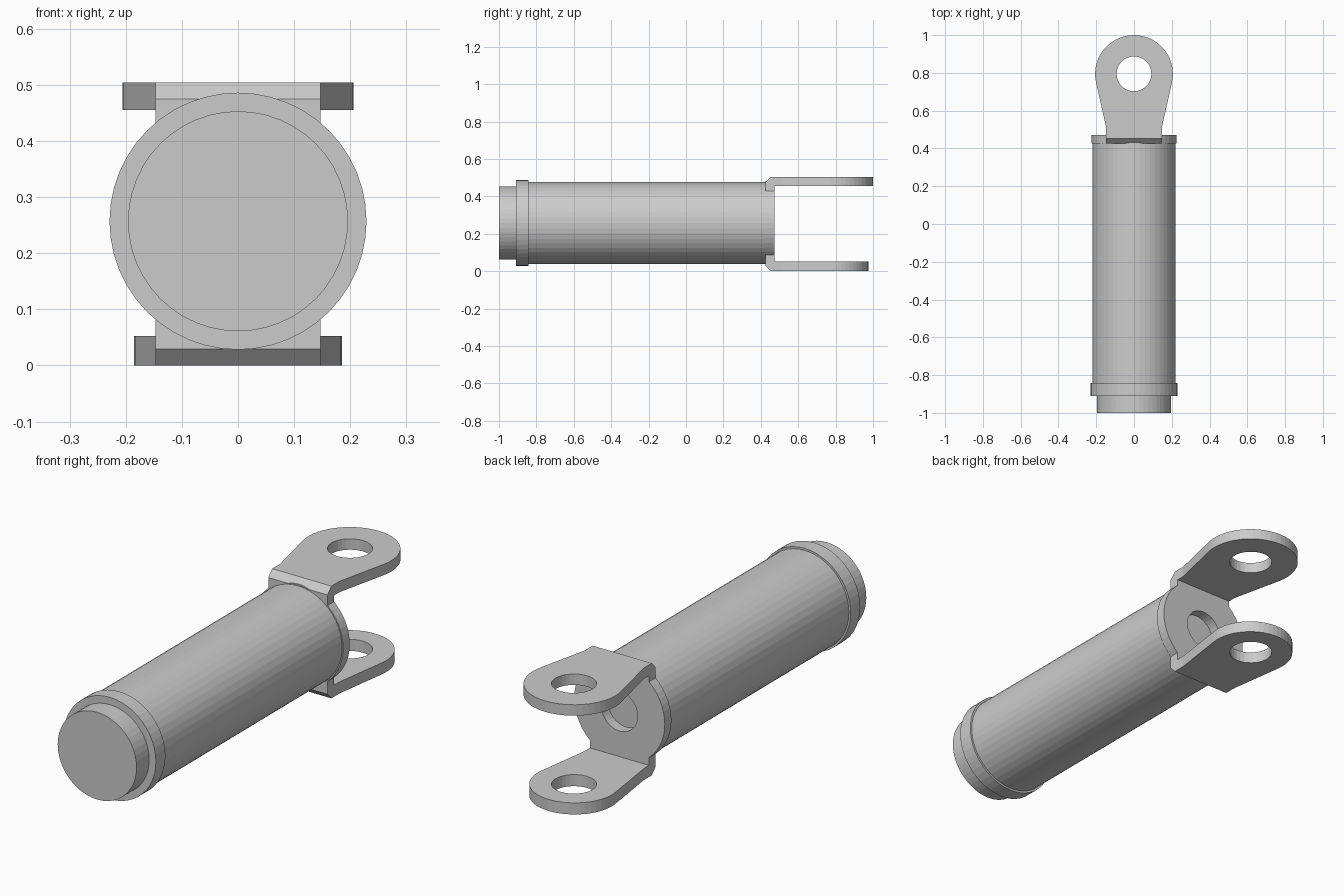
import bpy, bmesh, math
from mathutils import Matrix, Vector

if "Cube" in bpy.data.objects:
    bpy.data.objects.remove(bpy.data.objects["Cube"])

AXIS_Z = 0.257          # height of the cylinder axis
HALF_W = 0.147          # half width of the bracket strap
Y0, Y1 = 0.425, 0.472   # bracket end plate thickness range
LAY = Matrix.Rotation(math.pi / 2, 4, 'X')   # local z -> -y


def arc(cx, cy, r, a0, a1, n):
    return [(cx + r * math.cos(a0 + (a1 - a0) * i / n),
             cy + r * math.sin(a0 + (a1 - a0) * i / n)) for i in range(n + 1)]


def finish(bm, name, matrix):
    bmesh.ops.transform(bm, matrix=matrix, verts=bm.verts)
    bmesh.ops.recalc_face_normals(bm, faces=bm.faces)
    me = bpy.data.meshes.new(name)
    bm.to_mesh(me)
    bm.free()
    ob = bpy.data.objects.new(name, me)
    bpy.context.collection.objects.link(ob)
    return ob


def plate(loops, thick):
    """Flat outline with holes, extruded from z = 0 to thick."""
    bm = bmesh.new()
    for pts in loops:
        vs = [bm.verts.new((x, y, 0)) for x, y in pts]
        for a, b in zip(vs, vs[1:] + vs[:1]):
            bm.edges.new((a, b))
    bmesh.ops.triangle_fill(bm, use_beauty=True, edges=bm.edges[:])
    ext = bmesh.ops.extrude_face_region(bm, geom=bm.faces[:], use_keep_orig=True)
    moved = [g for g in ext['geom'] if isinstance(g, bmesh.types.BMVert)]
    bmesh.ops.translate(bm, vec=(0, 0, thick), verts=moved)
    return bm


def drum(name, r, y0, y1):
    bm = bmesh.new()
    bmesh.ops.create_cone(bm, cap_ends=True, segments=48, radius1=r, radius2=r, depth=y1 - y0)
    return finish(bm, name, Matrix.Translation((0, (y0 + y1) / 2, AXIS_Z)) @ LAY)


def lug(name, cy, r, thick, matrix):
    """Eye-shaped arm with a pin hole and a bevelled root (outer face at +z)."""
    root = Vector((HALF_W, 0.51))
    d = Vector((0, cy)) - root
    # tangent point from the root corner to the round end
    a = math.atan2(-d.y, -d.x) + math.acos(r / d.length)
    outline = [(-HALF_W, 0.51), (-HALF_W, Y0), (HALF_W, Y0), (HALF_W, 0.51)]
    outline += arc(0, cy, r, a, math.pi - a, 28)
    hole = arc(0, 0.795, 0.092, 0, 2 * math.pi, 32)[:-1]
    bm = plate([outline, hole], thick)
    cut = bmesh.ops.bisect_plane(bm, geom=bm.verts[:] + bm.edges[:] + bm.faces[:],
                                 plane_co=(0, Y0, thick - 0.029),
                                 plane_no=(0, -0.029, 0.028), clear_outer=True)
    edges = [g for g in cut['geom_cut'] if isinstance(g, bmesh.types.BMEdge)]
    edges = [e for e in bm.edges if e.is_boundary] or edges
    bmesh.ops.triangle_fill(bm, use_beauty=True, edges=edges)
    return finish(bm, name, matrix)


# Cylinder: end plug, collar and barrel
drum("end_plug", 0.196, -1.0, -0.91)
drum("collar", 0.229, -0.91, -0.842)
drum("barrel", 0.22, -0.842, Y0)

# Bracket end plate: disc with a strap tab above and below, and a centre hole
R = 0.225
t = math.acos(HALF_W / R)
tab_top, tab_low = 0.455 - AXIS_Z, 0.052 - AXIS_Z
web = arc(0, 0, R, -t, t, 14) + [(HALF_W, tab_top), (-HALF_W, tab_top)]
web += arc(0, 0, R, math.pi - t, math.pi + t, 14) + [(-HALF_W, tab_low), (HALF_W, tab_low)]
bore = arc(0, 0, 0.09, 0, 2 * math.pi, 32)[:-1]
finish(plate([web, bore], Y1 - Y0), "bracket_plate",
       Matrix.Translation((0, Y1, AXIS_Z)) @ LAY)

# Disc edge crossing the tabs, bulging past the strap above and below
for name, s in (("plate_crown_top", 1), ("plate_crown_bottom", -1)):
    seg = [(x, s * y) for x, y in arc(0, 0, R, t + 0.02, math.pi - t - 0.02, 16)]
    finish(plate([seg], Y1 - Y0 - 0.002), name,
           Matrix.Translation((0, Y1 - 0.001, AXIS_Z)) @ LAY)

# Bracket arms: the upper one is slightly larger
lug("upper_arm", 0.794, 0.206, 0.049, Matrix.Translation((0, 0, 0.455)))
lug("lower_arm", 0.79, 0.185, 0.052,
    Matrix.Translation((0, 0, 0.052)) @ Matrix.Diagonal((1, 1, -1, 1)))
